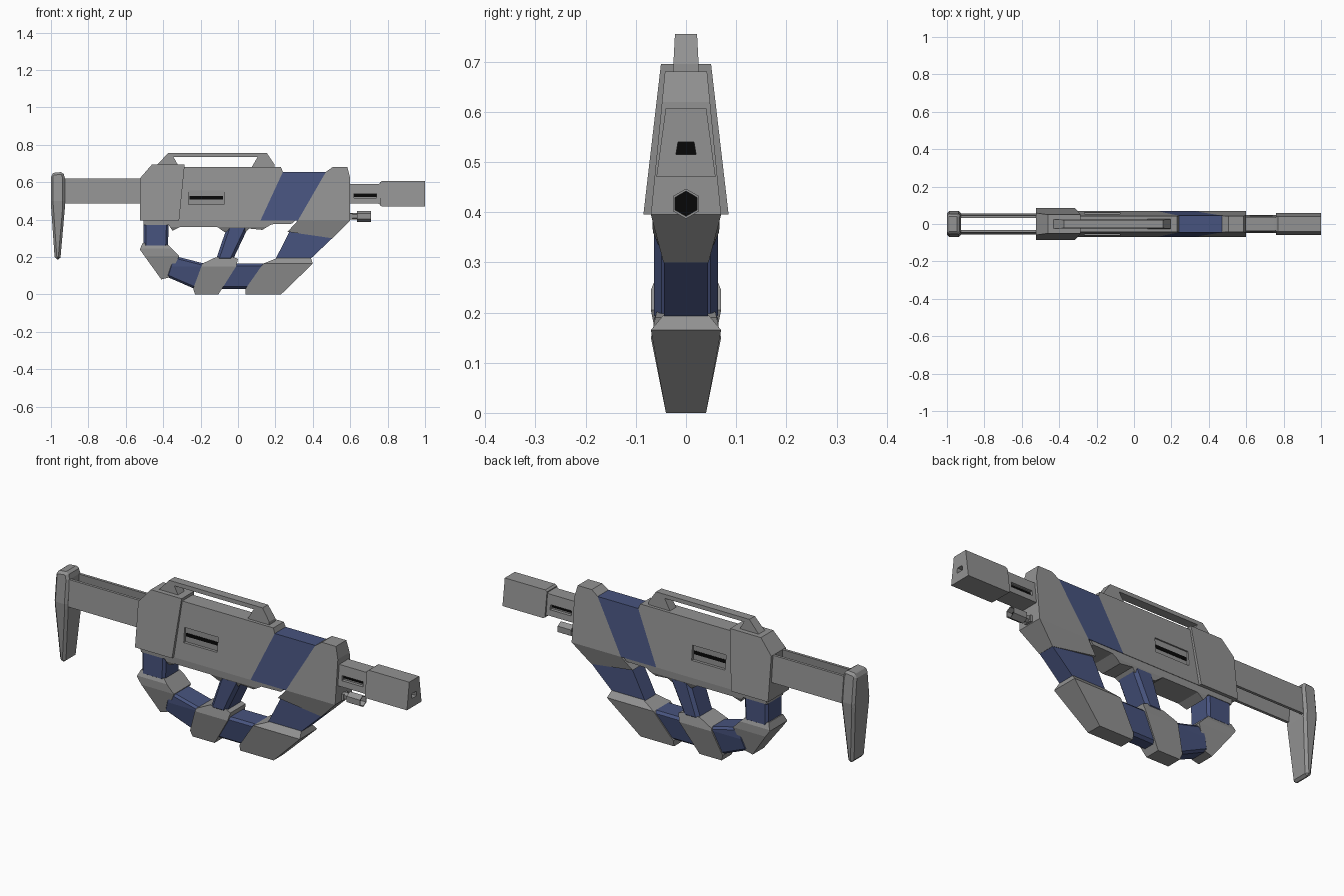
import bpy, bmesh
from math import pi
from mathutils import Matrix

if "Cube" in bpy.data.objects:
    bpy.data.objects.remove(bpy.data.objects["Cube"])


def material(name, rgb):
    m = bpy.data.materials.new(name)
    m.diffuse_color = (*rgb, 1)
    m.use_nodes = True
    m.node_tree.nodes["Principled BSDF"].inputs["Base Color"].default_value = m.diffuse_color
    return m


GREY = material("grey", (0.29, 0.29, 0.29))
BLUE = material("blue", (0.064, 0.088, 0.21))
DARK = material("dark", (0.002, 0.002, 0.002))


def finish(name, bm, mat=GREY, bevel=0):
    bmesh.ops.recalc_face_normals(bm, faces=bm.faces)
    me = bpy.data.meshes.new(name)
    bm.to_mesh(me)
    bm.free()
    ob = bpy.data.objects.new(name, me)
    bpy.context.collection.objects.link(ob)
    me.materials.append(mat)
    if bevel:
        b = ob.modifiers.new("chamfer", "BEVEL")
        b.width, b.segments, b.limit_method = bevel, 1, 'ANGLE'
    return ob


def width_at(z, widths):
    if z <= widths[0][0]:
        return widths[0][1]
    for (z0, w0), (z1, w1) in zip(widths, widths[1:]):
        if z <= z1:
            return w0 + (w1 - w0) * (z - z0) / (z1 - z0)
    return widths[-1][1]


def slab(name, pts, widths, mat=GREY, bevel=0):
    """Side profile (x, z) given depth; half width follows (z, w) stops."""
    bm = bmesh.new()
    f = bm.faces.new([bm.verts.new((x, -1, z)) for x, z in pts])
    r = bmesh.ops.extrude_face_region(bm, geom=[f])
    bmesh.ops.translate(bm, vec=(0, 2, 0), verts=[v for v in r["geom"] if isinstance(v, bmesh.types.BMVert)])
    for z, _ in widths[1:-1]:
        bmesh.ops.bisect_plane(bm, geom=bm.verts[:] + bm.edges[:] + bm.faces[:],
                               plane_co=(0, 0, z), plane_no=(0, 0, 1), dist=1e-4)
    for v in bm.verts:
        v.co.y *= width_at(v.co.z, widths)
    return finish(name, bm, mat, bevel)


def box(name, x, y, z, mat=GREY):
    bm = bmesh.new()
    bmesh.ops.create_cube(bm, size=1)
    for v in bm.verts:
        v.co = [r[0] if c < 0 else r[1] for c, r in zip(v.co, (x, y, z))]
    return finish(name, bm, mat)


def hexagon(name, x0, x1, z, r, mat=GREY):
    """Hexagonal rod along x with a corner pointing up."""
    bm = bmesh.new()
    turn = Matrix.Rotation(pi / 2, 4, 'Y') @ Matrix.Rotation(pi / 6, 4, 'Z')
    bmesh.ops.create_cone(bm, segments=6, radius1=r, radius2=r, depth=x1 - x0, cap_ends=True,
                          matrix=Matrix.Translation(((x0 + x1) / 2, 0, z)) @ turn)
    return finish(name, bm, mat)


def cut(ob, cutter):
    cutter.hide_render = True
    m = ob.modifiers.new("cut", "BOOLEAN")
    m.operation, m.object, m.solver = 'DIFFERENCE', cutter, 'EXACT'
    bpy.context.view_layer.objects.active = ob
    bpy.ops.object.modifier_apply(modifier=m.name)
    bpy.data.objects.remove(cutter)


# Upper body: rear block, receiver, blue band, nose
BODY = [(.395, .07), (.68, .042)]
slab("rear_block", [(-.525, .395), (-.525, .62), (-.46, .695), (-.285, .695), (-.315, .395)],
     [(.395, .085), (.695, .05)])
receiver = slab("receiver", [(-.33, .395), (-.30, .68), (.23, .68), (.24, .655), (.12, .395)], BODY)
slab("blue_band", [(.12, .395), (.24, .655), (.47, .655), (.32, .395)], BODY, BLUE)
slab("nose", [(.32, .395), (.47, .655), (.505, .68), (.585, .68), (.60, .62), (.60, .395)], BODY)
slab("nose_lower", [(.32, .395), (.60, .395), (.505, .30), (.265, .335)], [(.30, .045), (.395, .07)])

# Side ports with a dark slit
for s in (-1, 1):
    cut(receiver, box("port_cutter", (-.265, -.075), sorted((s * .047, s * .2)), (.48, .555)))
box("port_slit", (-.26, -.08), (-.0485, .0485), (.508, .526), DARK)

# Carry rail on top
slab("carry_rail", [(-.43, .685), (-.43, .695), (-.375, .755), (.155, .755), (.195, .695), (.195, .675),
                    (.07, .675), (.105, .735), (-.345, .735), (-.32, .69)], [(.68, .026), (.755, .022)])

# Barrel and muzzle
BW = [(.47, .059), (.61, .04)]
barrel = slab("barrel", [(.58, .485), (.58, .59), (.75, .59), (.77, .60), (.77, .475), (.75, .485)],
              [(.47, .05), (.61, .034)])
muzzle = slab("muzzle", [(.76, .475), (.77, .47), (1, .47), (1, .607), (.77, .607), (.76, .60)], BW)
cut(muzzle, slab("bore_cutter", [(.9, .515), (1.1, .515), (1.1, .54), (.9, .54)], [(.515, .02), (.54, .016)]))
box("bore", (.89, .902), (-.02, .02), (.512, .543), DARK)
cut(barrel, box("slot_cutter", (.62, .74), (-.2, .2), (.515, .54)))
box("slot_core", (.615, .745), (-.028, .028), (.51, .545))
box("barrel_slit", (.62, .74), (-.03, .03), (.522, .536), DARK)

# Small hexagonal emitter below the barrel
hexagon("emitter_neck", .58, .645, .418, .018)
emitter = hexagon("emitter", .635, .71, .417, .03)
cut(emitter, hexagon("emitter_cutter", .68, .8, .417, .025))
hexagon("emitter_lens", .675, .682, .417, .026, DARK)
box("emitter_mount", (.59, .612), (-.02, .02), (.40, .432))

# Stock: two side rails and a butt plate
for side, s in (("left", 1), ("right", -1)):
    rail = slab("stock_rail_" + side, [(-.94, .485), (-.94, .62), (-.5, .62), (-.5, .485)],
                [(.485, .007), (.62, .007)])
    for v in rail.data.vertices:
        v.co.y += s * (.05 - .012 * (v.co.z - .485) / .135)
slab("butt_plate", [(-1, .64), (-.985, .65), (-.935, .655), (-.925, .62), (-.925, .47), (-.95, .185),
                    (-.98, .19), (-1, .48)], [(.185, .05), (.5, .069), (.655, .052)], GREY, .012)

# Trim under the body, above the openings
slab("under_trim", [(-.505, .40), (-.505, .37), (-.37, .37), (-.35, .34), (-.31, .36), (-.11, .36), (-.075, .335),
                    (.04, .335), (.06, .352), (.13, .345), (.18, .375), (.29, .378), (.31, .40)],
     [(.335, .055), (.36, .066), (.40, .068)])

# Blue struts of the lower frame
STRAIGHT = [(0, .064), (.5, .064)]
TAPERED = [(0, .034), (.15, .062), (.21, .063)]
for name, pts, widths, bevel in (
    ("rear_strut", [(-.505, .39), (-.37, .39), (-.375, .25), (-.505, .25)], STRAIGHT, .012),
    ("rear_lower_strut", [(-.22, .025), (-.16, .16), (-.35, .208), (-.385, .096)], TAPERED, .012),
    ("grip_strut", [(-.055, .37), (.06, .37), (-.03, .18), (-.12, .18)], STRAIGHT, .015),
    ("lower_strut", [(-.13, .03), (-.03, .165), (.16, .165), (.07, .03)], TAPERED, .012),
    ("front_strut", [(.28, .345), (.507, .303), (.375, .178), (.195, .178)], [(.19, .044), (.3, .044)], 0),
):
    slab(name, pts, widths, BLUE, bevel)

# Grey joints of the lower frame
slab("rear_joint", [(-.525, .24), (-.41, .08), (-.37, .09), (-.315, .205), (-.375, .265), (-.51, .275)],
     [(.08, .045), (.205, .07), (.245, .07), (.275, .058)])
slab("grip_joint", [(-.23, 0), (-.105, 0), (-.01, .15), (0, .19), (-.04, .205), (-.12, .198), (-.19, .165), (-.24, .03)],
     [(0, .04), (.15, .07), (.205, .058)])
slab("fore_joint", [(.04, 0), (.23, 0), (.40, .165), (.39, .195), (.21, .195), (.135, .165), (.04, .03)],
     [(0, .04), (.165, .07), (.195, .045)])
